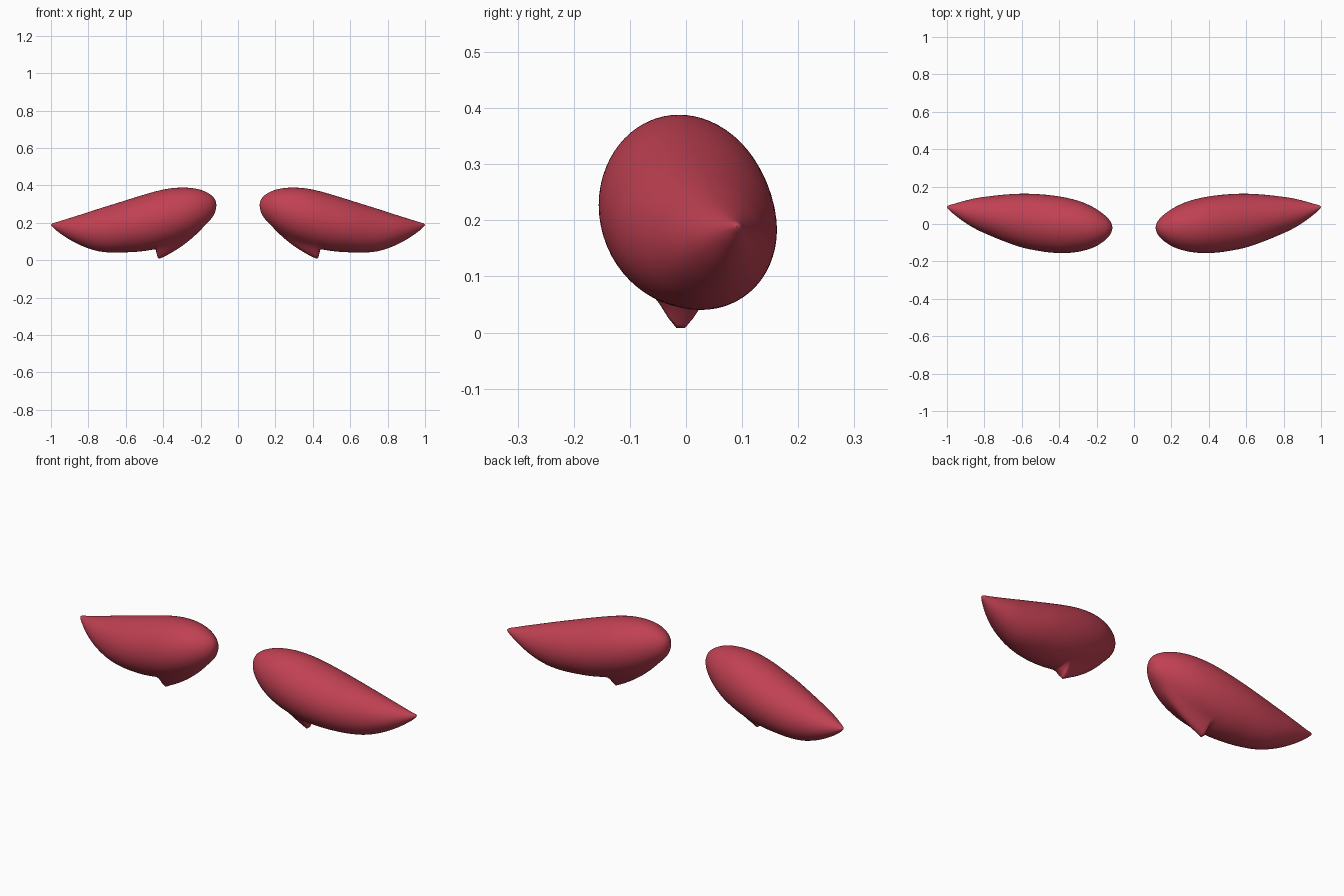
import bpy, bmesh, math

if "Cube" in bpy.data.objects:
    bpy.data.objects.remove(bpy.data.objects["Cube"])

# Stations along one lobe: x, front y, back y, bottom z, top z
STATIONS = [
    (0.115, -0.020, -0.020, 0.295, 0.295),
    (0.125, -0.052, 0.012, 0.250, 0.328),
    (0.155, -0.087, 0.046, 0.208, 0.356),
    (0.21, -0.122, 0.085, 0.158, 0.379),
    (0.28, -0.145, 0.118, 0.115, 0.388),
    (0.36, -0.155, 0.140, 0.082, 0.384),
    (0.44, -0.153, 0.153, 0.060, 0.368),
    (0.52, -0.142, 0.160, 0.047, 0.345),
    (0.60, -0.125, 0.162, 0.042, 0.320),
    (0.68, -0.098, 0.158, 0.041, 0.295),
    (0.76, -0.066, 0.150, 0.051, 0.270),
    (0.84, -0.030, 0.139, 0.079, 0.244),
    (0.91, 0.012, 0.123, 0.116, 0.222),
    (0.965, 0.054, 0.107, 0.154, 0.205),
    (0.992, 0.078, 0.099, 0.178, 0.197),
    (1.000, 0.090, 0.090, 0.189, 0.189),
]
STEPS, SEGS = 8, 64

red = bpy.data.materials.new("soft red")
red.diffuse_color = (0.53, 0.052, 0.085, 1)
red.use_nodes = True
red.node_tree.nodes["Principled BSDF"].inputs["Base Color"].default_value = red.diffuse_color


def spline(a, b, c, d, t):
    return tuple(0.5 * (2 * q + (r - p) * t + (2 * p - 5 * q + 4 * r - s) * t * t
                        + (3 * q - p - 3 * r + s) * t ** 3)
                 for p, q, r, s in zip(a, b, c, d))


def keel_depth(x):
    """Keel deepens outward, then stops at a steep blunt end."""
    grow = 0.062 * max(0.0, min(1.0, (x - 0.18) / 0.25))
    t = max(0.0, min(1.0, (x - 0.425) / 0.018))
    return grow * (1 - t * t * (3 - 2 * t))


def make_lobe(name, side):
    rows = []
    last = len(STATIONS) - 1
    for i in range(last):
        pts = [STATIONS[max(0, min(last, i + k))] for k in (-1, 0, 1, 2)]
        rows += [spline(*pts, s / STEPS) for s in range(STEPS)]
    bm = bmesh.new()
    rings = []
    for x, y0, y1, z0, z1 in rows[1:]:
        ring = []
        for k in range(SEGS):
            a = 2 * math.pi * k / SEGS
            y = (y0 + y1) / 2 + (y1 - y0) / 2 * math.cos(a)
            z = (z0 + z1) / 2 + (z1 - z0) / 2 * math.sin(a)
            # Pull the underside down into the keel
            if math.sin(a) < 0:
                z -= keel_depth(x) * math.exp(-((y + 0.01) / 0.036) ** 2)
            ring.append(bm.verts.new((side * x, y, max(z, 0.0))))
        rings.append(ring)
    for r, q in zip(rings, rings[1:]):
        for k in range(SEGS):
            n = (k + 1) % SEGS
            bm.faces.new((r[k], r[n], q[n], q[k]))
    # Close the round inner end and the pointed outer tip
    for ring, st in ((rings[0], STATIONS[0]), (rings[-1], STATIONS[-1])):
        pole = bm.verts.new((side * st[0], st[1], st[3]))
        for k in range(SEGS):
            bm.faces.new((ring[k], ring[(k + 1) % SEGS], pole))
    bmesh.ops.recalc_face_normals(bm, faces=bm.faces)
    for f in bm.faces:
        f.smooth = True
    mesh = bpy.data.meshes.new(name)
    bm.to_mesh(mesh)
    bm.free()
    mesh.materials.append(red)
    bpy.context.collection.objects.link(bpy.data.objects.new(name, mesh))


make_lobe("right_lobe", 1)
make_lobe("left_lobe", -1)
